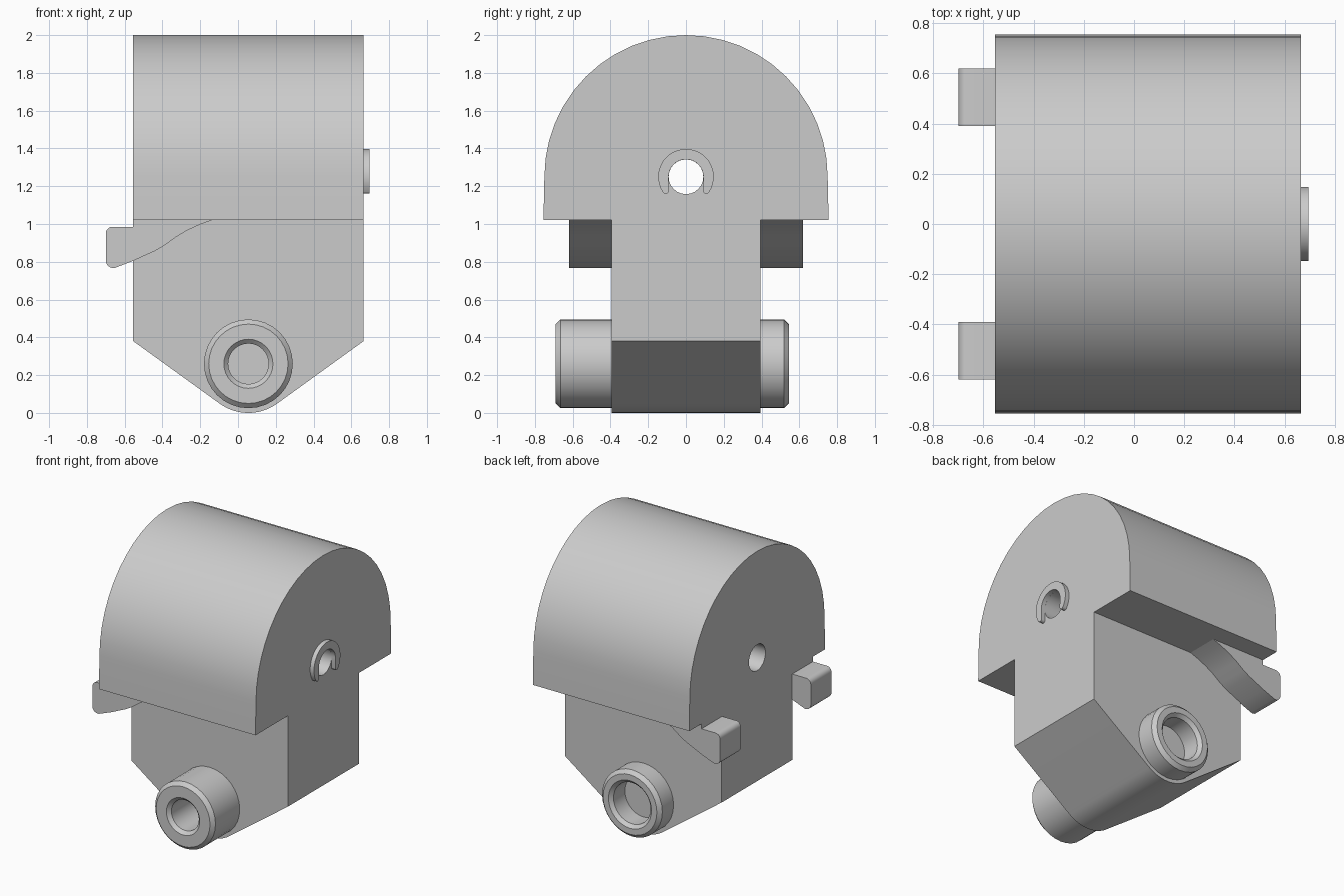
import bpy, bmesh
from math import sin, cos, radians, acos, atan2, hypot, degrees

cube = bpy.data.objects.get("Cube")
if cube:
    bpy.data.objects.remove(cube, do_unlink=True)

grey = bpy.data.materials.new("light grey")
grey.use_nodes = True
grey.diffuse_color = (0.6, 0.6, 0.6, 1)
grey.node_tree.nodes["Principled BSDF"].inputs["Base Color"].default_value = (0.6, 0.6, 0.6, 1)

X0, X1 = -0.555, 0.665      # ends of the housing
NECK = 0.395                # half depth of the neck
SPLIT = 1.02                # underside of the dome
PIN_X, PIN_Z = 0.055, 0.26  # axis of the pivot bosses
HOLE_Z = 1.25               # axis of the through hole


def arc(cx, cy, r, start, end, steps):
    angles = [radians(start + (end - start) * i / steps) for i in range(steps + 1)]
    return [(cx + r * cos(a), cy + r * sin(a)) for a in angles]


def finish(name, bm):
    bmesh.ops.recalc_face_normals(bm, faces=bm.faces)
    mesh = bpy.data.meshes.new(name)
    bm.to_mesh(mesh)
    bm.free()
    mesh.materials.append(grey)
    obj = bpy.data.objects.new(name, mesh)
    bpy.context.collection.objects.link(obj)
    return obj


def smooth(obj):
    obj.data.shade_smooth()
    obj.data.set_sharp_from_angle(angle=radians(30))


def extrude(name, profile, axis, start, end):
    """Extrude a (y, z) profile along x, or an (x, z) profile along y."""
    bm = bmesh.new()
    place = (lambda p, d: (d, p[0], p[1])) if axis == "x" else (lambda p, d: (p[0], d, p[1]))
    a = [bm.verts.new(place(p, start)) for p in profile]
    b = [bm.verts.new(place(p, end)) for p in profile]
    bm.faces.new(a)
    bm.faces.new(b)
    for i in range(len(a)):
        j = (i + 1) % len(a)
        bm.faces.new((a[i], a[j], b[j], b[i]))
    return finish(name, bm)


def boss(name, profile, steps=32):
    """Turn a (radius, y) profile around the pivot axis."""
    bm = bmesh.new()
    rings = [[bm.verts.new((PIN_X + x, y, PIN_Z + z)) for x, z in arc(0, 0, r, 0, 360, steps)[:-1]]
             for r, y in profile]
    for a, b in zip(rings, rings[1:]):
        for i in range(steps):
            j = (i + 1) % steps
            bm.faces.new((a[i], a[j], b[j], b[i]))
    smooth(finish(name, bm))


# Domed housing with a cross hole
dome = extrude("domed_housing", [(-0.755, SPLIT), (0.755, SPLIT)] +
               arc(0, HOLE_Z, 0.75, 0, 180, 24), "x", X0, X1)
cutter = extrude("hole_cutter", arc(0, HOLE_Z, 0.092, 0, 360, 24)[:-1], "x", -1, 1)
cutter.hide_render = True
cut = dome.modifiers.new("cross hole", "BOOLEAN")
cut.operation, cut.solver, cut.object = "DIFFERENCE", "EXACT", cutter
bpy.context.view_layer.objects.active = dome
bpy.ops.object.modifier_apply(modifier=cut.name)
bpy.data.objects.remove(cutter, do_unlink=True)
smooth(dome)

# Neck tapering in tangent lines to a rounded foot
shoulder = 0.38
dx, dz = X1 - PIN_X, shoulder - PIN_Z
tangent = degrees(atan2(dz, dx) - acos(PIN_Z / hypot(dx, dz)))
smooth(extrude("neck", [(X1, SPLIT), (X0, SPLIT), (X0, shoulder)] +
               arc(PIN_X, PIN_Z, PIN_Z, -180 - tangent, tangent, 16) +
               [(X1, shoulder)], "y", -NECK, NECK))

# Hollow chamfered pivot bosses, long in front and short behind
for name, side, end, bore in (("front_pivot_boss", -1, 0.69, 0.107),
                              ("back_pivot_boss", 1, 0.545, 0.145)):
    boss(name, [(r, side * y) for r, y in (
        (0.235, NECK - 0.005), (0.235, end - 0.025), (0.21, end),
        (bore + 0.023, end), (bore, end - 0.023), (bore, NECK - 0.005))])

# Hooked lugs under both overhangs
lug = ([(-0.14, SPLIT), (X0, SPLIT), (X0, 0.985)] +
       arc(-0.665, 0.95, 0.035, 90, 180, 5) +
       arc(-0.66, 0.807, 0.04, 180, 285, 6) +
       [(-0.56, 0.803), (-0.44, 0.857), (-0.39, 0.886),
        (-0.33, 0.93), (-0.27, 0.966), (-0.2, 0.998)])
for name, side in (("front_lug", -1), ("back_lug", 1)):
    smooth(extrude(name, lug, "y", side * (NECK - 0.005), side * 0.62))

# Open retaining clip around the hole
clip = (arc(0, HOLE_Z, 0.147, -33, 213, 28) +
        arc(-0.107, 1.177, 0.017, 200, 360, 6) +
        arc(0, HOLE_Z, 0.092, 180, 0, 20) +
        arc(0.107, 1.177, 0.017, 180, 340, 6))
smooth(extrude("retaining_clip", clip, "x", X1 - 0.005, 0.695))
